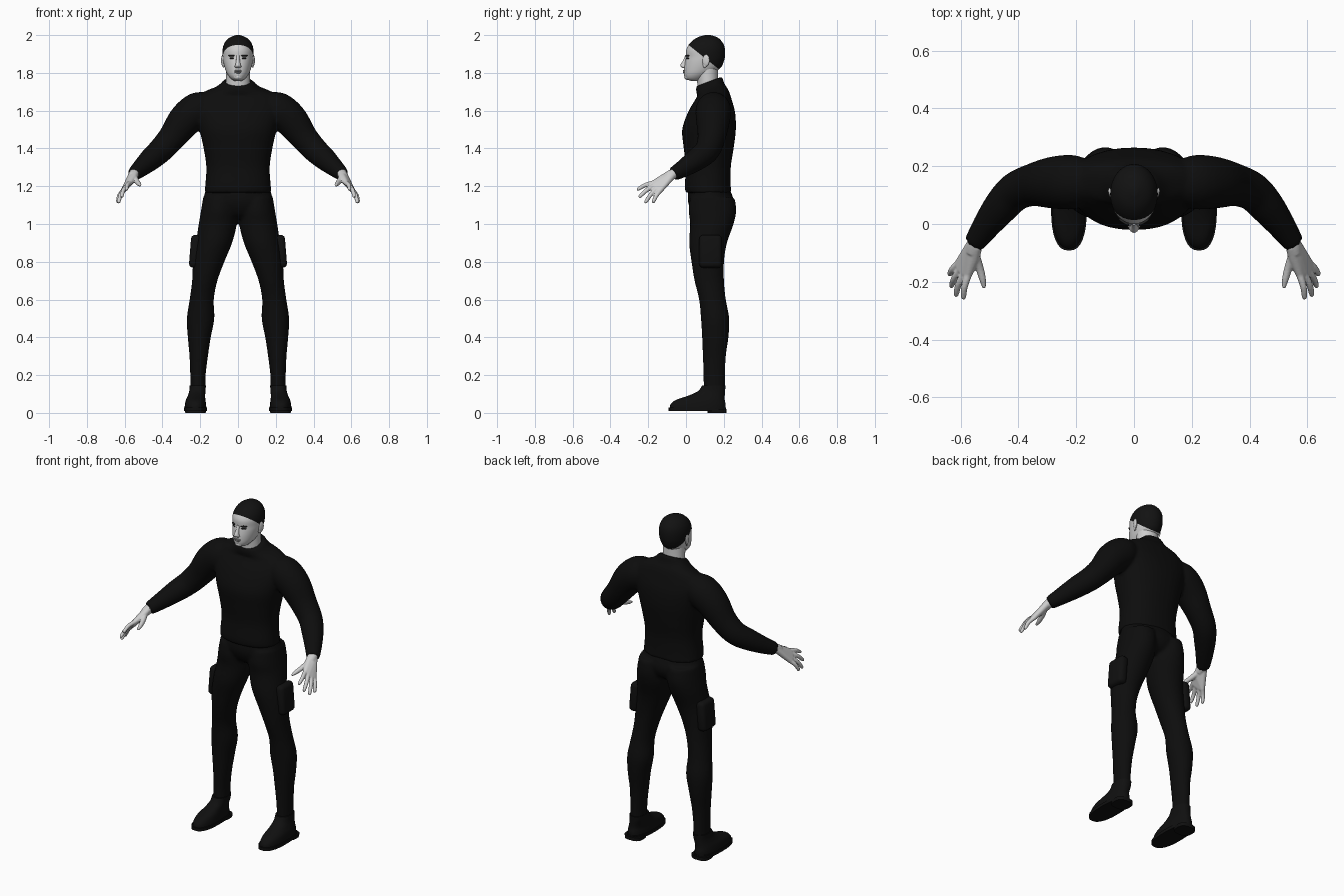
import bpy, bmesh, math
from mathutils import Vector, Matrix

cube = bpy.data.objects.get("Cube")
if cube:
    bpy.data.objects.remove(cube, do_unlink=True)


def material(name, rgb, rough=0.8):
    m = bpy.data.materials.new(name)
    m.use_nodes = True
    m.diffuse_color = (*rgb, 1)
    node = m.node_tree.nodes["Principled BSDF"]
    node.inputs["Base Color"].default_value = (*rgb, 1)
    node.inputs["Roughness"].default_value = rough
    return m


CLOTH = material("black cloth", (0.004, 0.004, 0.004))
LEATHER = material("black leather", (0.005, 0.005, 0.005))
HAIR = material("dark hair", (0.006, 0.006, 0.006))
SKIN = material("pale grey skin", (0.62, 0.62, 0.62))
LIP = material("grey lips", (0.3, 0.3, 0.3))
DARK = material("eye dark", (0.02, 0.02, 0.02))


def spline(keys, steps):
    """Smooth interpolation through a list of equal-length tuples."""
    out = []
    for i in range(len(keys) - 1):
        p = [keys[max(0, min(len(keys) - 1, i + k))] for k in (-1, 0, 1, 2)]
        for s in range(steps):
            t = s / steps
            out.append([b + 0.5 * t * (c - a + t * (2*a - 5*b + 4*c - d + t * (3*(b - c) + d - a)))
                        for a, b, c, d in zip(*p)])
    return out + [list(keys[-1])]


def skin_loops(bm, loops):
    rows = [[bm.verts.new(co) for co in loop] for loop in loops]
    n = len(rows[0])
    for low, high in zip(rows, rows[1:]):
        for i in range(n):
            j = (i + 1) % n
            bm.faces.new((low[i], low[j], high[j], high[i]))
    bm.faces.new(rows[0][::-1])
    bm.faces.new(rows[-1])


def loft(bm, rings, n=32, power=1.0, steps=4, side=1):
    """Stack level ovals: x, y, z, half width, half depth, slope."""
    loops = []
    for x, y, z, rx, ry, slope in spline([(*r, 0)[:6] for r in rings], steps):
        loop = []
        for i in range(n):
            a = math.tau * i / n
            c, s = math.cos(a), math.sin(a)
            dx = rx * math.copysign(abs(c) ** power, c)
            dy = ry * math.copysign(abs(s) ** power, s)
            loop.append((side * (x + dx), y + dy, z + slope * dy))
        loops.append(loop)
    skin_loops(bm, loops)


def tube(bm, keys, n=16, steps=4, side=1):
    """Round limb along x, y, z, radius."""
    pts = spline(keys, steps)
    loops = []
    for i, (x, y, z, r) in enumerate(pts):
        t = Vector(pts[min(i + 1, len(pts) - 1)][:3]) - Vector(pts[max(i - 1, 0)][:3])
        a = t.cross(Vector((0, 1, 0))).normalized()
        b = t.cross(a).normalized()
        ring = [Vector((x, y, z)) + r * (a * math.cos(math.tau * k / n) + b * math.sin(math.tau * k / n))
                for k in range(n)]
        loops.append([(side * v.x, v.y, v.z) for v in ring])
    skin_loops(bm, loops)


def ball(bm, pos, size, turn=0):
    m = Matrix.Translation(pos) @ Matrix.Rotation(turn, 4, 'Z') @ Matrix.Diagonal((*size, 1))
    return bmesh.ops.create_icosphere(bm, subdivisions=3, radius=1, matrix=m)["verts"]


def finish(name, bm, mats, voxel=0, smooth=3):
    bmesh.ops.recalc_face_normals(bm, faces=bm.faces[:])
    me = bpy.data.meshes.new(name)
    bm.to_mesh(me)
    bm.free()
    ob = bpy.data.objects.new(name, me)
    bpy.context.collection.objects.link(ob)
    for m in mats:
        me.materials.append(m)
    bpy.ops.object.select_all(action='DESELECT')
    ob.select_set(True)
    bpy.context.view_layer.objects.active = ob
    bpy.ops.object.shade_smooth_by_angle(angle=math.radians(45))
    if voxel:
        mod = ob.modifiers.new("blend", 'REMESH')
        mod.mode, mod.voxel_size, mod.use_smooth_shade = 'VOXEL', voxel, True
        mod = ob.modifiers.new("soften", 'SMOOTH')
        mod.factor, mod.iterations = 0.5, smooth
    return ob


SIDES = (("left", 1), ("right", -1))

# Sweater: torso with sloped collar, and both sleeves
bm = bmesh.new()
loft(bm, [(0, .12, 1.165, .178, .121), (0, .115, 1.2, .174, .122), (0, .118, 1.3, .168, .119),
          (0, .12, 1.4, .182, .132), (0, .122, 1.5, .205, .142), (0, .135, 1.59, .228, .125),
          (0, .145, 1.655, .228, .098), (0, .142, 1.695, .185, .082, .2),
          (0, .128, 1.722, .115, .074, .3), (0, .123, 1.755, .078, .07, .37)], power=.88)
for _, s in SIDES:
    tube(bm, [(.15, .145, 1.62, .075), (.21, .145, 1.605, .094), (.28, .143, 1.55, .09),
              (.35, .135, 1.457, .074), (.41, .112, 1.39, .067), (.46, .06, 1.345, .061),
              (.51, -.005, 1.3, .049), (.553, -.068, 1.263, .037)], 24, side=s)
finish("sweater", bm, [CLOTH], .01)

# Trousers: pelvis and both legs
bm = bmesh.new()
loft(bm, [(0, .12, 1.2, .165, .105), (0, .132, 1.12, .184, .122), (0, .135, 1.06, .15, .1),
          (0, .13, 1.03, .07, .06)])
for _, s in SIDES:
    loft(bm, [(.095, .14, 1.14, .09, .118), (.1, .14, 1.07, .096, .126), (.107, .137, 1.0, .101, .115),
              (.127, .117, .9, .096, .1), (.155, .115, .8, .083, .086), (.176, .123, .7, .067, .078),
              (.192, .14, .6, .064, .071), (.198, .154, .5, .073, .075), (.205, .155, .4, .061, .07),
              (.208, .15, .3, .049, .061), (.212, .15, .2, .041, .058), (.212, .15, .12, .041, .057)], side=s)
finish("trousers", bm, [CLOTH], .01)

for label, s in SIDES:
    # Thigh pouch
    bm = bmesh.new()
    bmesh.ops.create_cube(bm, size=1, matrix=Matrix.Translation((s * .226, .13, .855))
                          @ Matrix.Rotation(s * -.08, 4, 'Y') @ Matrix.Diagonal((.056, .12, .175, 1)))
    bmesh.ops.bevel(bm, geom=bm.edges[:], offset=.022, segments=3, affect='EDGES', profile=.5)
    finish(label + "_thigh_pouch", bm, [LEATHER])

    # Shoe upper, sole and heel
    bm = bmesh.new()
    loft(bm, [(.225, .062, .02, .058, .148), (.225, .064, .045, .056, .146), (.224, .075, .068, .052, .13),
              (.22, .107, .09, .046, .098), (.215, .135, .115, .043, .072),
              (.213, .147, .145, .043, .062)], power=.85, side=s)
    finish(label + "_shoe", bm, [LEATHER])
    bm = bmesh.new()
    loft(bm, [(.225, .06, .01, .062, .152), (.225, .06, .028, .062, .152)], power=.8, steps=1, side=s)
    loft(bm, [(.225, .165, 0, .054, .05), (.225, .165, .02, .056, .05)], power=.7, steps=1, side=s)
    finish(label + "_shoe_sole", bm, [LEATHER])

    # Hand: hull palm with blended fingers
    knuckles = [Vector(k) for k in ((.572, -.172, 1.218), (.588, -.168, 1.203),
                                    (.6, -.155, 1.188), (.607, -.136, 1.178))]
    tips = [Vector(t) for t in ((.592, -.26, 1.182), (.618, -.25, 1.142),
                                (.634, -.218, 1.112), (.64, -.176, 1.114))]
    bm = bmesh.new()
    for p, r in [((.545, -.08, 1.268), .02), ((.562, -.074, 1.256), .02),
                 ((.552, -.12, 1.245), .018)] + [(k, .0135) for k in knuckles]:
        ball(bm, (s * p[0], p[1], p[2]), (r, r, r))
    hull = bmesh.ops.convex_hull(bm, input=bm.verts[:])
    bmesh.ops.delete(bm, geom=[v for v in hull["geom_interior"] if isinstance(v, bmesh.types.BMVert)],
                     context='VERTS')
    tube(bm, [(.535, -.03, 1.28, .024), (.55, -.065, 1.266, .027), (.557, -.1, 1.25, .025)], side=s)
    for k, t in zip(knuckles, tips):
        bend = k.lerp(t, .5) + Vector((.004, 0, .006))
        tube(bm, [(*k, .013), (*bend, .0115), (*k.lerp(t, .9), .0095), (*t, .005)], 12, side=s)
    tube(bm, [(.552, -.105, 1.248, .018), (.535, -.15, 1.225, .0145), (.524, -.19, 1.212, .012),
              (.518, -.222, 1.204, .006)], 12, side=s)
    finish(label + "_hand", bm, [SKIN], .004, 2)

    # Ear
    bm = bmesh.new()
    ball(bm, (s * .08, .105, 1.866), (.008, .02, .032), s * -.3)
    ball(bm, (s * .077, .1, 1.843), (.006, .012, .016), s * -.3)
    finish(label + "_ear", bm, [SKIN])

    # Eye and brow
    bm = bmesh.new()
    ball(bm, (s * .033, .008, 1.877), (.014, .004, .0045), s * .55)
    ball(bm, (s * .035, .007, 1.891), (.021, .005, .0045), s * .55)
    finish(label + "_eye_and_brow", bm, [DARK])

# Neck
bm = bmesh.new()
loft(bm, [(0, .12, 1.68, .066, .058), (0, .115, 1.76, .064, .056), (0, .11, 1.84, .062, .06)])
finish("neck", bm, [SKIN])

# Head: front, back and half width at each height
profile = [(1.757, .03, .08, .018), (1.766, .002, .095, .033), (1.78, -.008, .12, .047),
           (1.8, -.011, .152, .06), (1.83, -.01, .186, .071), (1.86, -.005, .2, .078),
           (1.885, 0, .206, .081), (1.92, .001, .207, .082), (1.95, .015, .2, .075),
           (1.975, .04, .182, .059), (1.99, .066, .162, .038), (2.0, .1, .13, .012)]
bm = bmesh.new()
loft(bm, [(0, (f + b) / 2, z, w, (b - f) / 2) for z, f, b, w in profile], 48)
# Cut the hairline, then colour the scalp above it
slant, nape = Vector((0, .8, 1)), 1.818
for co, no in ((Vector((0, .02, 1.943)), slant), (Vector((0, 0, nape)), Vector((0, 0, 1)))):
    bmesh.ops.bisect_plane(bm, geom=bm.verts[:] + bm.edges[:] + bm.faces[:], plane_co=co, plane_no=no)
for f in bm.faces:
    c = f.calc_center_median()
    f.material_index = int(c.z > nape and (c - Vector((0, .02, 1.943))).dot(slant) > 0)
finish("head", bm, [SKIN, HAIR])

# Nose and chin
bm = bmesh.new()
loft(bm, [(0, .004, 1.892, .008, .008), (0, -.004, 1.865, .01, .012), (0, -.013, 1.843, .014, .017),
          (0, -.011, 1.832, .018, .015), (0, -.004, 1.825, .012, .008)], 16)
ball(bm, (0, .012, 1.778), (.026, .022, .016))
finish("nose_and_chin", bm, [SKIN])

# Lips
bm = bmesh.new()
ball(bm, (0, -.008, 1.811), (.022, .009, .0045))
ball(bm, (0, -.007, 1.802), (.018, .009, .005))
finish("lips", bm, [LIP])
